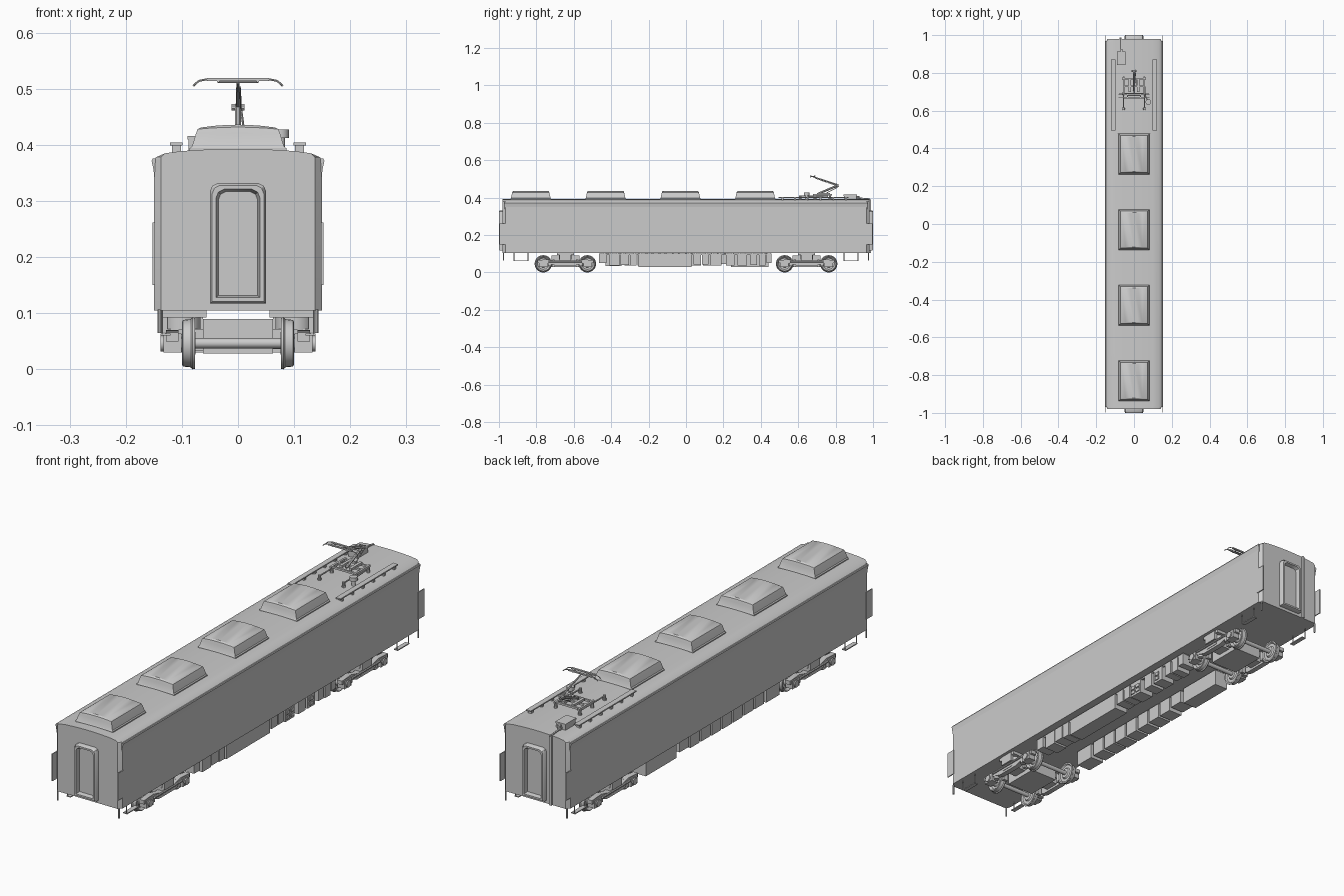
import bpy, bmesh, math
from mathutils import Vector


def finish(name, bm):
    bmesh.ops.recalc_face_normals(bm, faces=bm.faces)
    me = bpy.data.meshes.new(name)
    bm.to_mesh(me)
    bm.free()
    ob = bpy.data.objects.new(name, me)
    bpy.context.collection.objects.link(ob)
    return ob


def loft(name, rings, caps=True):
    bm = bmesh.new()
    vs = [[bm.verts.new(p) for p in r] for r in rings]
    n = len(rings[0])
    for a, b in zip(vs, vs[1:]):
        for i in range(n):
            bm.faces.new((a[i], a[(i + 1) % n], b[(i + 1) % n], b[i]))
    if caps:
        bm.faces.new(vs[0])
        bm.faces.new(vs[-1])
    return finish(name, bm)


def box(name, x0, x1, y0, y1, z0, z1):
    return loft(name, [[(x0, y0, z), (x1, y0, z), (x1, y1, z), (x0, y1, z)] for z in (z0, z1)])


def rod(name, a, b, r, r2=None, n=8):
    a, b = Vector(a), Vector(b)
    q = (b - a).to_track_quat('Z', 'Y')
    ring = lambda c, rad: [c + q @ Vector((rad * math.cos(t), rad * math.sin(t), 0))
                           for t in (2 * math.pi * (i + .5) / n for i in range(n))]
    return loft(name, [ring(a, r), ring(b, r if r2 is None else r2)])


def pipe(name, pts, r, n=6):
    for a, b in zip(pts, pts[1:]):
        rod(name, a, b, r, n=n)


def mirrored(half):
    return half + [(-x, z) for x, z in reversed(half) if x > 0]


# Car body with chamfered end corners and a shallow arched roof
body = mirrored([(.15, .105), (.15, .373), (.146, .378), (.13, .385), (.10, .389), (.05, .392), (0, .393)])
loft("car_body", [[(max(-w, min(w, x)), y, z) for x, z in body]
                  for y, w in ((-.98, .137), (-.966, .15), (.966, .15), (.98, .137))])

for s in (-1, 1):
    # Rain gutters
    gut = [(.149, .34), (.1505, .355), (.154, .372), (.152, .376), (.147, .376)]
    loft("rain_gutter", [[(s * x, y, z) for x, z in gut] for y in (-.97, .97)])
    # Roof walkways on feet
    box("roof_walkway", s * .11 - .011, s * .11 + .011, .495, .87, .399, .404)
    for i in range(6):
        y = .51 + i * .068
        box("walkway_foot", s * .11 - .008, s * .11 + .008, y, y + .01, .382, .4)

# Gangway frames with recessed doors, corner gap plates and steps
for e in (-1, 1):
    def arch(y, d):
        pts = mirrored([(.05 - d, .117 + d), (.05 - d, .317 - d), (.046 - d, .327 - d), (.036 - d, .332 - d)])
        return [(x, e * y, z) for x, z in pts]
    loft("gangway_frame", [arch(.97, 0), arch(.993, 0), arch(1.0, .004), arch(1.0, .011), arch(.983, .015)])
    for s in (-1, 1):
        box("corner_gap_plate", s * .15 - .002, s * .15 + .002, e * .96, e * .998, .15, .262)
        rod("corner_step_post", (s * .14, e * .975, .107), (s * .14, e * .975, .065), .0035)
        pipe("side_step", [(s * .135, e * .92, .107), (s * .135, e * .92, .062),
                           (s * .135, e * .845, .062), (s * .135, e * .845, .107)], .002)
        box("step_tread", s * .12, s * .138, e * .92, e * .845, .06, .064)

# Cable duct on the rear wall
box("rear_cable_duct", -.077, -.067, .97, .988, .105, .39)
pipe("roof_cable", [(-.072, .984, .392), (-.072, .91, .398)], .004)

# Four roof air conditioners with tapered sides
for yc in (.37, -.03, -.43, -.83):
    rings = []
    for z, w, l in ((.38, .086, .108), (.394, .086, .108), (.397, .082, .106), (.42, .075, .101),
                    (.428, .072, .098), (.431, .066, .092)):
        k = max(0, (z - .42) / .011)
        xs = [w * (i / 3 - 1) for i in range(7)]
        top = lambda x: z + k * .005 * (1 - (x / w) ** 2)
        rings.append([(x, yc - l, top(x)) for x in xs] + [(x, yc + l, top(x)) for x in reversed(xs)])
    loft("air_conditioner", rings)

# Pantograph base on insulators
for x in (-.055, .055):
    for y in (.69, .77):
        rod("pantograph_insulator", (x, y, .385), (x, y, .412), .008, .006, 10)
    box("base_side_rail", x - .004, x + .004, .68, .78, .411, .419)
    pipe("roof_conductor", [(x, .76, .408), (x, .605, .408)], .003)
    rod("conductor_insulator", (x, .61, .385), (x, .61, .412), .008, .006, 10)
for y in (.69, .73, .77):
    box("base_cross_rail", -.058, .058, y - .004, y + .004, .411, .419)
for x in (-.022, .022):
    box("raising_spring", x - .006, x + .006, .70, .77, .416, .426)
# Single arm and contact head
rod("lower_arm", (0, .705, .42), (0, .81, .465), .006)
rod("lower_link", (.012, .735, .416), (.006, .818, .46), .002)
rod("knee_joint", (-.012, .81, .467), (.012, .81, .467), .006)
rod("upper_arm", (0, .815, .467), (0, .68, .512), .0045, .003)
rod("upper_link", (.005, .81, .462), (.004, .69, .503), .0015)
for y in (.668, .688):
    box("contact_strip", -.055, .055, y - .004, y + .004, .514, .519)
    for s in (-1, 1):
        pipe("head_horn", [(s * .055, y, .517), (s * .07, y, .514), (s * .08, y, .505)], .0018)
for x in (-.035, .035):
    box("head_cross_link", x - .002, x + .002, .666, .69, .511, .515)
rod("head_axle", (-.036, .68, .512), (.036, .68, .512), .002)

# Roof switch box and surge arrester
box("switch_box", -.088, -.046, .845, .912, .388, .414)
box("switch_box_lid", -.09, -.044, .843, .914, .410, .416)
rod("switch_terminal", (-.067, .92, .385), (-.067, .92, .41), .008)
rod("arrester_post", (.076, .645, .385), (.076, .645, .412), .008, n=12)
rod("arrester_cap", (.076, .645, .412), (.076, .645, .427), .015, n=16)
pipe("arrester_cable", [(.076, .645, .405), (.06, .68, .405), (.055, .76, .405)], .003)

# Bogies
wheel = [(.076, .008), (.076, .020), (.082, .024), (.082, .036), (.077, .040), (.077, .046), (.081, .0465),
         (.084, .043), (.098, .0415), (.100, .038), (.097, .034), (.090, .030), (.090, .020), (.101, .016), (.101, .008)]
for yc in (-.645, .645):
    box("bogie_center_box", -.062, .062, yc - .075, yc + .075, .028, .09)
    box("bogie_cross_beam", -.13, .13, yc - .03, yc + .03, .045, .072)
    for s in (-1, 1):
        # Side frame, dipped at the centre
        side = [(-.15, .05), (-.15, .066), (-.09, .07), (-.05, .06), (.05, .06), (.09, .07),
                (.15, .066), (.15, .05), (.09, .048), (.05, .036), (-.05, .036), (-.09, .048)]
        loft("bogie_side_frame", [[(s * x, yc + y, z) for y, z in side] for x in (.106, .128)])
        rod("air_spring", (s * .1, yc, .07), (s * .1, yc, .098), .034, n=20)
        box("spring_seat", s * .056, s * .135, yc - .045, yc + .045, .092, .106)
        box("bolster_anchor", s * .126, s * .138, yc - .03, yc + .03, .066, .104)
        rod("traction_rod", (s * .133, yc - .09, .058), (s * .133, yc + .09, .058), .005)
        for a in (-1, 1):
            ya = yc + a * .118
            rings = [[(s * x, ya + r * math.cos(t), .0465 + r * math.sin(t)) for x, r in wheel]
                     for t in (2 * math.pi * i / 28 for i in range(29))]
            w = loft("wheel", rings, caps=False)
            bm = bmesh.new()
            bm.from_mesh(w.data)
            bmesh.ops.remove_doubles(bm, verts=bm.verts, dist=1e-5)
            bm.to_mesh(w.data)
            bm.free()
            box("axle_box", s * .101, s * .133, ya - .022, ya + .022, .03, .064)
            rod("axle_cap", (s * .13, ya, .046), (s * .138, ya, .046), .014, n=14)
            rod("axle_spring", (s * .117, ya - a * .035, .034), (s * .117, ya - a * .035, .066), .011, n=12)
            box("brake_shoe", s * .08, s * .1, yc + a * .058, yc + a * .07, .03, .07)
    for a in (-1, 1):
        rod("axle", (-.1, yc + a * .118, .0465), (.1, yc + a * .118, .0465), .009, n=14)

# Underfloor equipment, right row then left row: start, end, bottom
right = [(-.465, -.425, .05), (-.41, -.355, .036), (-.35, -.305, .04), (-.30, -.265, .036), (-.255, .03, .03),
         (.04, .08, .042), (.085, .12, .042), (.13, .19, .036), (.215, .26, .036), (.275, .325, .036),
         (.345, .38, .04), (.39, .425, .036), (.43, .458, .05)]
left = [(.24, .44, .03), (.16, .22, .045), (.09, .15, .036), (.02, .08, .036), (-.05, .01, .034),
        (-.12, -.06, .034), (-.19, -.13, .034), (-.26, -.20, .036), (-.33, -.27, .036), (-.43, -.345, .034)]
for s, row in ((1, right), (-1, left)):
    for y0, y1, z0 in row:
        box("underfloor_box", s * .062, s * .125, y0, y1, z0, .098)
        box("equipment_hanger", s * .07, s * .118, y0 + .006, y0 + .016, .096, .106)
        box("equipment_hanger", s * .07, s * .118, y1 - .016, y1 - .006, .096, .106)
    box("equipment_rail", s * .115, s * .122, -.465, .458, .094, .1)
# Louvred panels on the right row
for y0 in (.134, .163, .285):
    for z in (.045, .065):
        box("box_louvre", .124, .129, y0, y0 + .022, z, z + .014)

# Smooth curved parts, keep edges sharp
bpy.ops.object.select_all(action='SELECT')
bpy.context.view_layer.objects.active = bpy.context.selected_objects[0]
bpy.ops.object.shade_smooth_by_angle(angle=math.radians(32))
